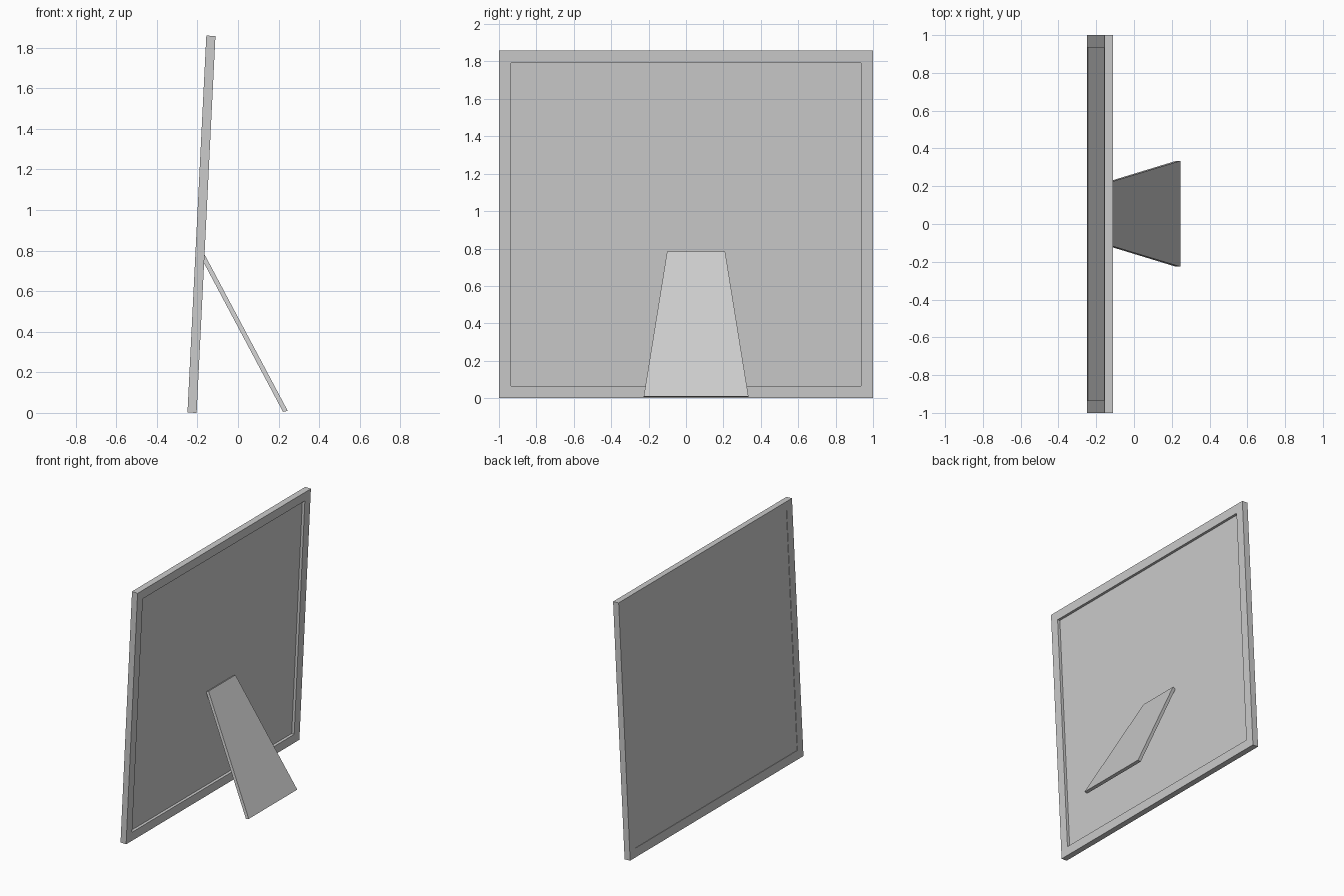
import bpy, bmesh, math
from mathutils import Matrix

cube = bpy.data.objects.get("Cube")
if cube:
    bpy.data.objects.remove(cube, do_unlink=True)

grey = bpy.data.materials.new("plain grey")
grey.use_nodes = True
colour = (0.6, 0.6, 0.6, 1)
grey.diffuse_color = colour
grey.node_tree.nodes["Principled BSDF"].inputs["Base Color"].default_value = colour

# The frame leans back about its lower front edge
LEAN = math.atan(0.05)
lean = Matrix.Translation((-0.249, 0, 0.002)) @ Matrix.Rotation(LEAN, 4, 'Y')
HEIGHT, DEPTH, BORDER = 1.86, 0.045, 0.065


def loft(name, rings, closed=False, matrix=None):
    """Skin quads between matching rings, capping the ends unless closed."""
    bm = bmesh.new()
    loops = [[bm.verts.new(p) for p in ring] for ring in rings]
    n = len(loops[0])
    pairs = list(zip(loops, loops[1:]))
    if closed:
        pairs.append((loops[-1], loops[0]))
    else:
        bm.faces.new(loops[0])
        bm.faces.new(loops[-1])
    for a, b in pairs:
        for i in range(n):
            j = (i + 1) % n
            bm.faces.new((a[i], a[j], b[j], b[i]))
    if matrix:
        bm.transform(matrix)
    bmesh.ops.recalc_face_normals(bm, faces=bm.faces)
    mesh = bpy.data.meshes.new(name)
    bm.to_mesh(mesh)
    bm.free()
    mesh.materials.append(grey)
    obj = bpy.data.objects.new(name, mesh)
    bpy.context.collection.objects.link(obj)
    return obj


def rectangle(x, inset):
    y, low, high = 1 - inset, inset, HEIGHT - inset
    return [(x, -y, low), (x, y, low), (x, y, high), (x, -y, high)]


# Mitred border, one rectangle for each corner of its section
loft("frame_border", [rectangle(0, 0), rectangle(DEPTH, 0),
                      rectangle(DEPTH, BORDER), rectangle(0, BORDER)],
     closed=True, matrix=lean)

# Picture panel, set in from the back and almost level with the front
loft("picture_panel", [rectangle(0.003, BORDER), rectangle(0.025, BORDER)],
     matrix=lean)


# Tapered easel leg, wider at the foot
def leg_ring(x_inner, x_outer, z_inner, z_outer, half_width, middle=0.054):
    return [(x_inner, middle - half_width, z_inner),
            (x_outer, middle - half_width, z_outer),
            (x_outer, middle + half_width, z_outer),
            (x_inner, middle + half_width, z_inner)]


loft("easel_leg", [leg_ring(0.222, 0.245, 0.005, 0.01, 0.28),
                   leg_ring(-0.187, -0.167, 0.775, 0.785, 0.155)])
